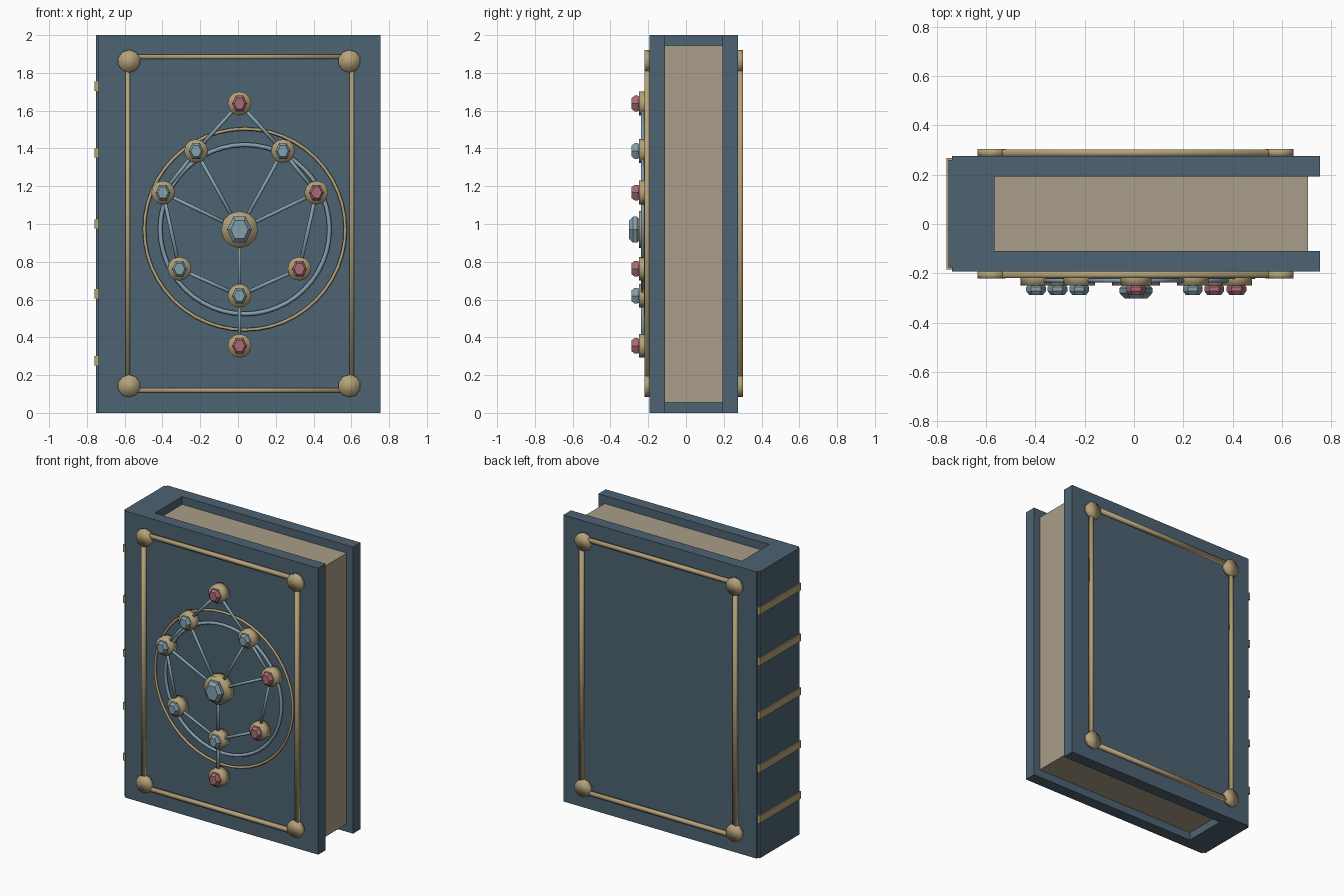
import bpy, bmesh, math
from mathutils import Vector, Matrix

cube = bpy.data.objects.get("Cube")
if cube:
    bpy.data.objects.remove(cube, do_unlink=True)


def material(name, r, g, b):
    m = bpy.data.materials.new(name)
    m.use_nodes = True
    m.diffuse_color = (r, g, b, 1)
    m.node_tree.nodes["Principled BSDF"].inputs["Base Color"].default_value = (r, g, b, 1)
    return m


LEATHER = material("slate leather", 0.075, 0.125, 0.17)
PAPER = material("aged paper", 0.40, 0.34, 0.25)
GOLD = material("old gold", 0.46, 0.36, 0.19)
BLUE = material("pale blue", 0.23, 0.35, 0.41)
ROSE = material("rose gem", 0.40, 0.15, 0.18)


def finish(name, bm, mat, smooth=False):
    bmesh.ops.recalc_face_normals(bm, faces=bm.faces)
    me = bpy.data.meshes.new(name)
    bm.to_mesh(me)
    bm.free()
    me.materials.append(mat)
    for p in me.polygons:
        p.use_smooth = smooth
    ob = bpy.data.objects.new(name, me)
    bpy.context.collection.objects.link(ob)
    return ob


def box(name, lo, hi, mat, smooth=False):
    lo, hi = Vector(lo), Vector(hi)
    bm = bmesh.new()
    bmesh.ops.create_cube(bm, size=1)
    bmesh.ops.scale(bm, vec=hi - lo, verts=bm.verts)
    bmesh.ops.translate(bm, vec=(lo + hi) / 2, verts=bm.verts)
    return finish(name, bm, mat, smooth)


def disc(name, x, z, y0, y1, radius, mat, sides=10):
    # round boss with its axis along y
    bm = bmesh.new()
    bmesh.ops.create_cone(bm, cap_ends=True, segments=sides, radius1=radius,
                          radius2=radius, depth=abs(y1 - y0))
    bmesh.ops.transform(bm, verts=bm.verts, matrix=Matrix.Translation(
        (x, (y0 + y1) / 2, z)) @ Matrix.Rotation(math.pi / 2, 4, "X"))
    return finish(name, bm, mat, True)


def gem(name, x, z, y0, y1, radius, mat):
    # six-sided stone: bevelled back, girdle, flat table
    bm = bmesh.new()
    rings = []
    for t, s in ((0, 0.75), (0.3, 1), (0.65, 1), (1, 0.7)):
        rings.append([bm.verts.new((x + radius * s * math.cos(i * math.pi / 3),
                                    y0 + (y1 - y0) * t,
                                    z + 1.2 * radius * s * math.sin(i * math.pi / 3)))
                      for i in range(6)])
    for a, b in zip(rings, rings[1:]):
        for i in range(6):
            j = (i + 1) % 6
            bm.faces.new((a[i], a[j], b[j], b[i]))
    bm.faces.new(rings[0])
    bm.faces.new(rings[-1])
    return finish(name, bm, mat)


def rod(name, a, b, y, radius, mat):
    a, b = Vector((a[0], y, a[1])), Vector((b[0], y, b[1]))
    bm = bmesh.new()
    bmesh.ops.create_cone(bm, cap_ends=True, segments=6, radius1=radius,
                          radius2=radius, depth=(b - a).length)
    turn = (b - a).to_track_quat("Z", "Y").to_matrix().to_4x4()
    bmesh.ops.transform(bm, verts=bm.verts,
                        matrix=Matrix.Translation((a + b) / 2) @ turn)
    return finish(name, bm, mat, True)


def ring(name, x, z, y, radius, thick, mat):
    bpy.ops.mesh.primitive_torus_add(location=(x, y, z), rotation=(math.pi / 2, 0, 0),
                                     major_radius=radius, minor_radius=thick,
                                     major_segments=48, minor_segments=6)
    ob = bpy.context.object
    ob.name = name
    ob.data.materials.append(mat)
    bpy.ops.object.shade_smooth()


# binding: both covers and the spine as one extruded profile
FRONT, BACK = -0.192, 0.275
profile = [(0.754, FRONT), (0.754, -0.11), (-0.565, -0.11), (-0.565, 0.192),
           (0.754, 0.192), (0.754, BACK), (-0.738, BACK), (-0.738, 0.26),
           (-0.752, 0.26), (-0.752, -0.177), (-0.738, -0.177), (-0.738, FRONT)]
bm = bmesh.new()
base = bm.faces.new([bm.verts.new((x, y, 0)) for x, y in profile])
top = bmesh.ops.extrude_face_region(bm, geom=[base])
bmesh.ops.translate(bm, vec=(0, 0, 2),
                    verts=[v for v in top["geom"] if isinstance(v, bmesh.types.BMVert)])
finish("binding", bm, LEATHER)

# page block
box("pages", (-0.566, -0.111, 0.055), (0.705, 0.193, 1.945), PAPER)

# raised bands on the spine
for i, z in enumerate((0.275, 0.63, 1.0, 1.376, 1.73)):
    box(f"spine_band_{i + 1}", (-0.76, -0.184, z - 0.025), (-0.738, 0.267, z + 0.025), GOLD)

# gold border and corner bosses on both covers
LEFT, RIGHT, LOW, HIGH, W = -0.583, 0.602, 0.12, 1.886, 0.0125
for side, y0, y1 in (("front", FRONT, -0.219), ("back", BACK, 0.301)):
    a, b = min(y0, y1), max(y0, y1)
    for n, x in (("a", LEFT), ("b", RIGHT)):
        box(f"{side}_border_upright_{n}", (x - W, a, LOW), (x + W, b, HIGH), GOLD, True)
    for n, z in (("low", LOW), ("high", HIGH)):
        box(f"{side}_border_rail_{n}", (LEFT, a, z - W), (RIGHT, b, z + W), GOLD, True)
    for x in (-0.577, 0.59):
        for z in (0.143, 1.862):
            disc(f"{side}_corner_boss", x, z, y0, y1 + math.copysign(0.002, y1), 0.06, GOLD)

# rings behind the emblem
ring("outer_ring", 0.036, 0.972, -0.205, 0.532, 0.009, GOLD)
ring("inner_ring", 0.036, 0.972, -0.212, 0.448, 0.012, BLUE)

# emblem nodes: place and stone colour
nodes = {
    "crown": (0.008, 1.638, ROSE),
    "upper_right": (-0.222, 1.386, BLUE), "upper_left": (0.238, 1.386, BLUE),
    "side_right": (-0.397, 1.166, BLUE), "side_left": (0.415, 1.166, ROSE),
    "lower_right": (-0.31, 0.763, BLUE), "lower_left": (0.325, 0.763, ROSE),
    "lower": (0.008, 0.62, BLUE), "foot": (0.008, 0.355, ROSE),
    "centre": (0.008, 0.97, BLUE),
}
for n, (x, z, mat) in nodes.items():
    big = n == "centre"
    disc(n + "_setting", x, z, FRONT, -0.25, 0.098 if big else 0.063, GOLD, 12)
    gem(n + "_gem", x, z, -0.242, -0.301 if big else -0.288, 0.066 if big else 0.04, mat)

# rods joining the nodes
links = [("centre", "lower"), ("lower", "foot")]
for s in ("_right", "_left"):
    links += [("crown", "upper" + s), ("upper" + s, "side" + s), ("side" + s, "lower" + s),
              ("lower" + s, "lower"), ("centre", "upper" + s), ("centre", "side" + s)]
for a, b in links:
    rod(f"link_{a}_{b}", nodes[a], nodes[b], -0.229, 0.01, BLUE)
